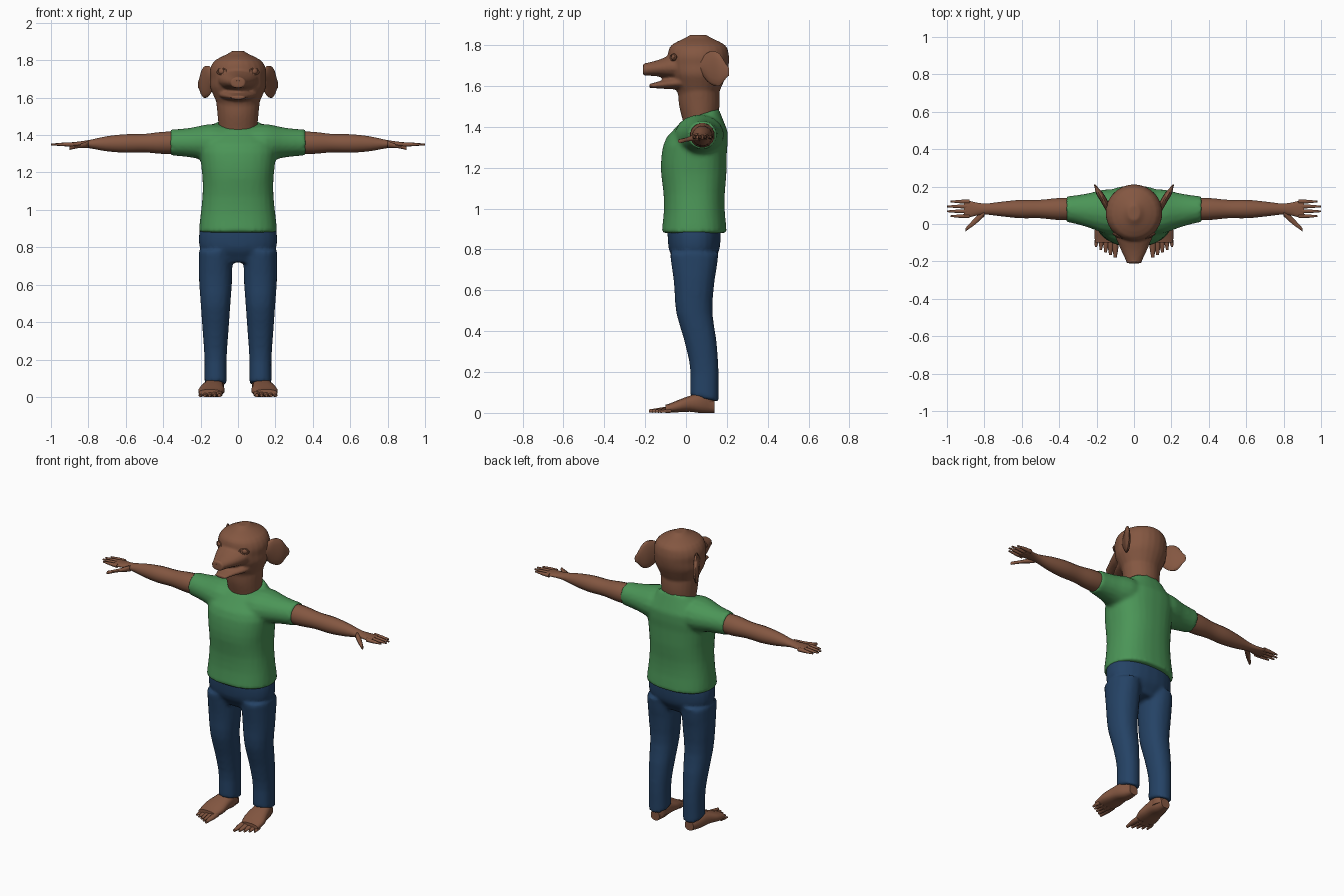
import bpy, bmesh
from math import cos, sin, pi, radians, copysign
from mathutils import Matrix, Vector

if "Cube" in bpy.data.objects:
    bpy.data.objects.remove(bpy.data.objects["Cube"], do_unlink=True)


def make_material(name, red, green, blue):
    material = bpy.data.materials.new(name)
    material.use_nodes = True
    colour = (red, green, blue, 1)
    material.diffuse_color = colour
    for node in material.node_tree.nodes:
        if node.type == 'BSDF_PRINCIPLED':
            node.inputs["Base Color"].default_value = colour
            node.inputs["Roughness"].default_value = .9
    return material


fur = make_material("brown fur", .23, .095, .053)
cotton = make_material("green cotton", .07, .3, .095)
denim = make_material("blue denim", .018, .055, .13)


def sample(values, t):
    """Read a smooth curve through evenly spaced values."""
    last = len(values) - 1
    if last == 0:
        return values[0]
    index = min(int(t * last), last - 1)
    f = t * last - index
    before, start, end, after = [values[max(0, min(last, index + k))] for k in (-1, 0, 1, 2)]
    slope_start, slope_end = (end - before) / 2, (after - start) / 2
    bulge = f * (1 - f) * ((1 - f) * slope_start - f * slope_end)
    ease = f * f * (3 - 2 * f)
    return start + (end - start) * ease + bulge


def sweep(bm, start, end, widths, depths, side=1, bend=(0,), tilt=0, power=2, sides=16, steps=12):
    """Oval sections along the main axis from start to end, with rounded-box power."""
    start, end = Vector(start), Vector(end)
    travel = end - start
    main = max(range(3), key=lambda k: abs(travel[k]))
    across, along = [k for k in range(3) if k != main]
    loops = []
    for step in range(steps + 1):
        t = step / steps
        width, depth = sample(widths, t), sample(depths, t)
        centre = start + travel * t
        centre[along] += sample(bend, t)
        loop = []
        for i in range(sides):
            angle = 2 * pi * (i + .5) / sides
            u, v = [copysign(abs(c) ** (2 / power), c) for c in (cos(angle), sin(angle))]
            point = centre.copy()
            point[across] += width * u
            point[along] += depth * v
            point[main] += tilt * v * t ** 4
            point.x *= side
            loop.append(bm.verts.new(point))
        loops.append(loop)
    for lower, upper in zip(loops, loops[1:]):
        for i in range(sides):
            j = (i + 1) % sides
            bm.faces.new((lower[i], lower[j], upper[j], upper[i]))
    bm.faces.new(loops[0])
    bm.faces.new(loops[-1])


def finish(name, bm, material, voxel=0):
    """Turn the bmesh into a smooth object, optionally fused into one skin."""
    bmesh.ops.recalc_face_normals(bm, faces=bm.faces)
    mesh = bpy.data.meshes.new(name)
    bm.to_mesh(mesh)
    bm.free()
    mesh.materials.append(material)
    obj = bpy.data.objects.new(name, mesh)
    bpy.context.collection.objects.link(obj)
    if voxel:
        fuse = obj.modifiers.new("fuse", 'REMESH')
        fuse.mode = 'VOXEL'
        fuse.voxel_size = voxel
        fuse.use_smooth_shade = True
        relax = obj.modifiers.new("relax", 'SMOOTH')
        relax.factor = .5
        relax.iterations = 3
    else:
        bpy.ops.object.select_all(action='DESELECT')
        obj.select_set(True)
        bpy.context.view_layer.objects.active = obj
        bpy.ops.object.shade_smooth_by_angle(angle=radians(55))


def ball(name, centre, size):
    """A small oval ball of fur."""
    bm = bmesh.new()
    place = Matrix.Translation(centre) @ Matrix.Diagonal((*size, 1))
    bmesh.ops.create_uvsphere(bm, u_segments=16, v_segments=8, radius=1, matrix=place)
    finish(name, bm, fur)


def rim(name, centre, outward, size):
    """A small oval rim facing outward."""
    turn = Vector(outward).to_track_quat('Z', 'Y').to_euler()
    bpy.ops.mesh.primitive_torus_add(location=centre, rotation=turn, major_radius=size, minor_radius=size / 4,
                                     major_segments=16, minor_segments=6)
    obj = bpy.context.object
    obj.name = name
    obj.scale.y = .6
    obj.data.materials.append(fur)
    bpy.ops.object.shade_smooth_by_angle(angle=radians(55))


# Shirt: body with a slanted collar, and two short sleeves
bm = bmesh.new()
sweep(bm, (0, .04, .88), (0, .07, 1.46), (.21, .2, .19, .19, .2, .2, .12), (.16, .15, .15, .16, .16, .15, .09),
      bend=(0, -.01, -.02, 0), tilt=.03, power=2.4, sides=28)
for side in (1, -1):
    sweep(bm, (.04, .06, 1.36), (.36, .08, 1.36), (.11, .12, .09, .07), (.09, .1, .08, .07), side)
finish("shirt", bm, cotton, voxel=.012)

# Trousers: hips and two legs bent at the knee
bm = bmesh.new()
sweep(bm, (0, .04, .72), (0, .04, .92), (.14, .2, .21, .2), (.08, .12, .13, .13), power=2.3, sides=24)
for side in (1, -1):
    sweep(bm, (.12, .04, .78), (.12, .09, .07), (.09, .09, .08, .07, .06, .06), (.12, .1, .09, .08, .07, .07),
          side, bend=(0, -.01, -.02, 0, .01, 0), tilt=-.015, power=2.2)
finish("trousers", bm, denim, voxel=.012)

# Head: neck, cranium, muzzle and open lower jaw
bm = bmesh.new()
sweep(bm, (0, .07, 1.4), (0, .06, 1.62), (.1, .11, .12), (.08, .1, .1), sides=24)
sweep(bm, (0, .06, 1.56), (0, .06, 1.85), (.11, .13, .15, .15, .15, .12, .03), (.1, .12, .14, .15, .15, .13, .04),
      sides=24, steps=18)
sweep(bm, (0, 0, 1.7), (0, -.21, 1.68), (.12, .1, .07, .04), (.07, .06, .04, .03))
sweep(bm, (0, 0, 1.62), (0, -.18, 1.6), (.11, .09, .06, .04), (.04, .03, .02, .01))
finish("head", bm, fur, voxel=.008)
ball("nose", (0, -.195, 1.695), (.03, .015, .018))

for side, label in ((1, "left"), (-1, "right")):
    # Eye with lid, and nostril
    ball(label + "_eye", (side * .085, -.05, 1.74), (.022, .022, .02))
    rim(label + "_eyelid", (side * .086, -.063, 1.74), (side * .5, -1, .2), .026)
    rim(label + "_nostril", (side * .015, -.206, 1.69), (side * .4, -1, 0), .008)

    # Ear: thin flap sweeping out and back
    bm = bmesh.new()
    sweep(bm, (.13, .07, 1.7), (.21, .21, 1.67), (.02, .02, .02, .005), (.04, .08, .08, .02), side)
    finish(label + "_ear", bm, fur)

    # Arm running into the palm
    bm = bmesh.new()
    sweep(bm, (.3, .08, 1.36), (.91, .08, 1.35), (.06, .06, .05, .05, .04, .03, .05),
          (.06, .06, .05, .05, .04, .02, .01), side, steps=18)
    finish(label + "_arm", bm, fur)

    # Four fingers and a thumb
    bm = bmesh.new()
    for i, tip in enumerate((.98, 1, 1, .98)):
        y = .042 + .026 * i
        sweep(bm, (.88, y, 1.35), (tip, y, 1.35), (.012, .01, .005), (.012, .01, .005), side, sides=8, steps=6)
    sweep(bm, (.8, .06, 1.35), (.9, -.03, 1.33), (.02, .02, .01), (.02, .01, .01), side, sides=8, steps=6)
    finish(label + "_fingers", bm, fur)

    # Foot with ankle
    bm = bmesh.new()
    sweep(bm, (.12, .14, .03), (.15, -.1, .02), (.03, .05, .06, .07, .06), (.03, .05, .04, .03, .02),
          side, bend=(0, .02, .02, .01, 0), power=2.5)
    sweep(bm, (.12, .09, .03), (.12, .09, .13), (.045,), (.05,), side)
    finish(label + "_foot", bm, fur)

    # Five toes, fanning outward and getting shorter
    bm = bmesh.new()
    for i in range(5):
        x, r = .1 + .024 * i, .018 - .0015 * i
        sweep(bm, (x, -.07, r), (x + .002 * i, .014 * i - .18, r / 2), (r, r, r / 2), (r, r / 2),
              side, sides=8, steps=6)
    finish(label + "_toes", bm, fur)
